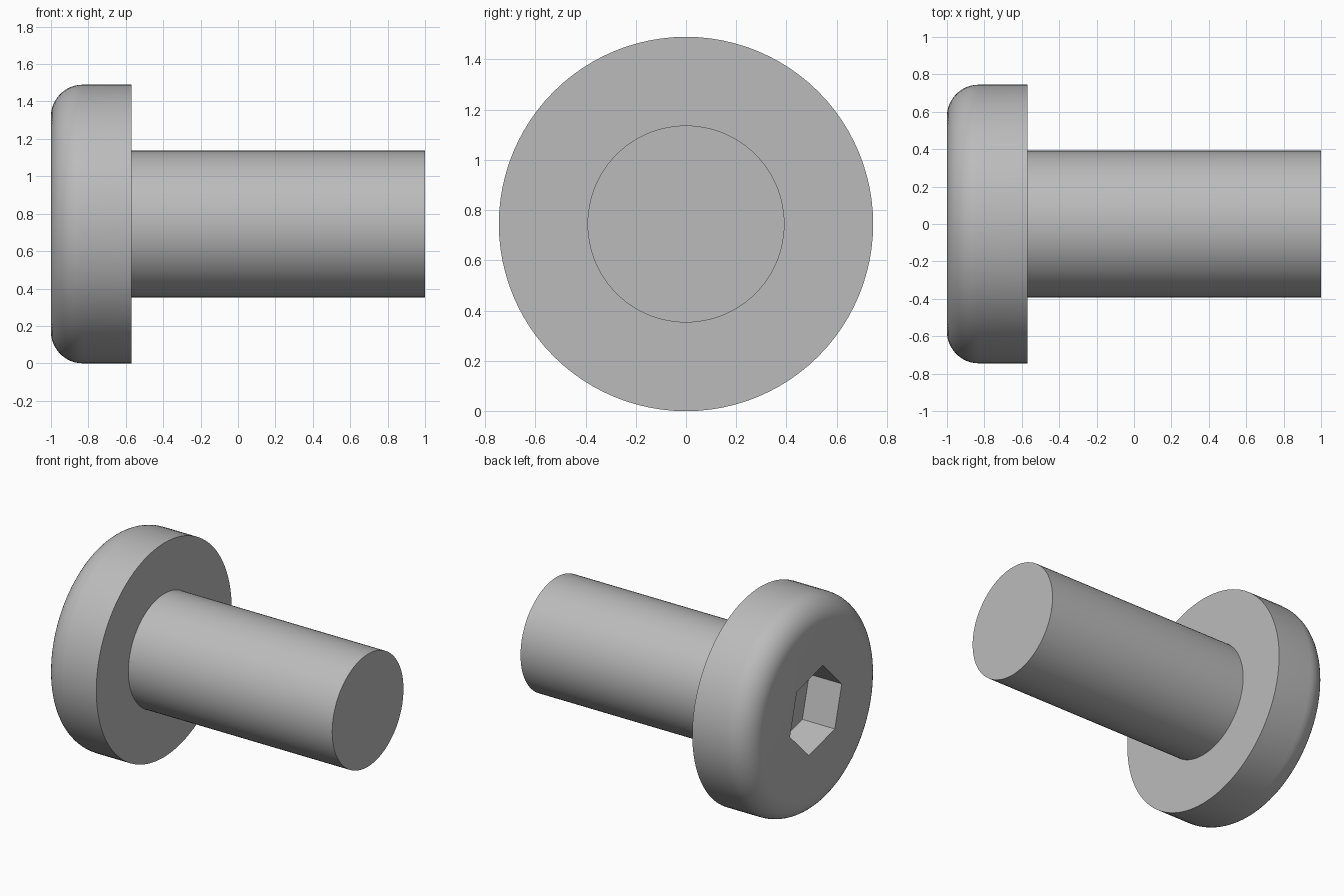
import bpy, bmesh, math
from mathutils import Matrix, Vector

cube = bpy.data.objects.get("Cube")
if cube:
    bpy.data.objects.remove(cube, do_unlink=True)

HEAD_R, SHANK_R, FILLET = 0.745, 0.392, 0.17
FRONT, SHOULDER, TIP = -1.0, -0.57, 1.0
SOCKET_R, SOCKET_DEPTH = 0.295, 0.25
AXIS = Vector((0, 0, HEAD_R))

steel = bpy.data.materials.new("grey steel")
steel.use_nodes = True
colour = (0.5, 0.5, 0.5, 1)
steel.diffuse_color = colour
steel.node_tree.nodes["Principled BSDF"].inputs["Base Color"].default_value = colour


def make_object(name, bm):
    bmesh.ops.recalc_face_normals(bm, faces=bm.faces)
    mesh = bpy.data.meshes.new(name)
    bm.to_mesh(mesh)
    bm.free()
    mesh.materials.append(steel)
    obj = bpy.data.objects.new(name, mesh)
    obj.location = AXIS
    bpy.context.collection.objects.link(obj)
    return obj


# Head and shank turned as one profile of (x, radius) points
profile = [(FRONT, 0)]
for i in range(13):
    a = math.pi / 2 * i / 12
    profile.append((FRONT + FILLET * (1 - math.cos(a)),
                    HEAD_R - FILLET * (1 - math.sin(a))))
profile += [(SHOULDER, HEAD_R), (SHOULDER, SHANK_R), (TIP, SHANK_R), (TIP, 0)]

bm = bmesh.new()
verts = [bm.verts.new((x, 0, r)) for x, r in profile]
edges = [bm.edges.new(pair) for pair in zip(verts, verts[1:])]
bmesh.ops.spin(bm, geom=verts + edges, cent=(0, 0, 0), axis=(1, 0, 0),
               angle=math.tau, steps=96)
bmesh.ops.remove_doubles(bm, verts=bm.verts, dist=0.0001)
# Merge the end fans into single flat caps
for x in (FRONT, TIP):
    hub = [v for v in bm.verts if abs(v.co.x - x) < 1e-4 and v.co.yz.length < 1e-4]
    bmesh.ops.dissolve_verts(bm, verts=hub)
screw = make_object("screw_body", bm)

# Hexagonal socket cutter, turned a little about the screw axis
bm = bmesh.new()
bmesh.ops.create_cone(bm, cap_ends=True, segments=6, radius1=SOCKET_R,
                      radius2=SOCKET_R, depth=2 * SOCKET_DEPTH)
# The cone's first corner points along local y, which becomes up
to_axis = Matrix.Rotation(math.pi / 2, 4, "X") @ Matrix.Rotation(math.pi / 2, 4, "Y")
bmesh.ops.transform(bm, verts=bm.verts, matrix=to_axis)
up = max((v.co for v in bm.verts), key=lambda c: c.z)
current = math.atan2(-up.y, up.z)
bmesh.ops.transform(bm, verts=bm.verts, matrix=Matrix.Translation((FRONT, 0, 0))
                    @ Matrix.Rotation(math.radians(15) - current, 4, "X"))
cutter = make_object("socket_cutter", bm)
cutter.hide_render = True

# Cut the socket, then smooth the curved faces
cut = screw.modifiers.new("socket", "BOOLEAN")
cut.operation = "DIFFERENCE"
cut.solver = "EXACT"
cut.object = cutter
bpy.ops.object.select_all(action="DESELECT")
screw.select_set(True)
bpy.context.view_layer.objects.active = screw
bpy.ops.object.modifier_apply(modifier=cut.name)
bpy.data.objects.remove(cutter, do_unlink=True)
bpy.ops.object.shade_smooth_by_angle(angle=math.radians(30))
